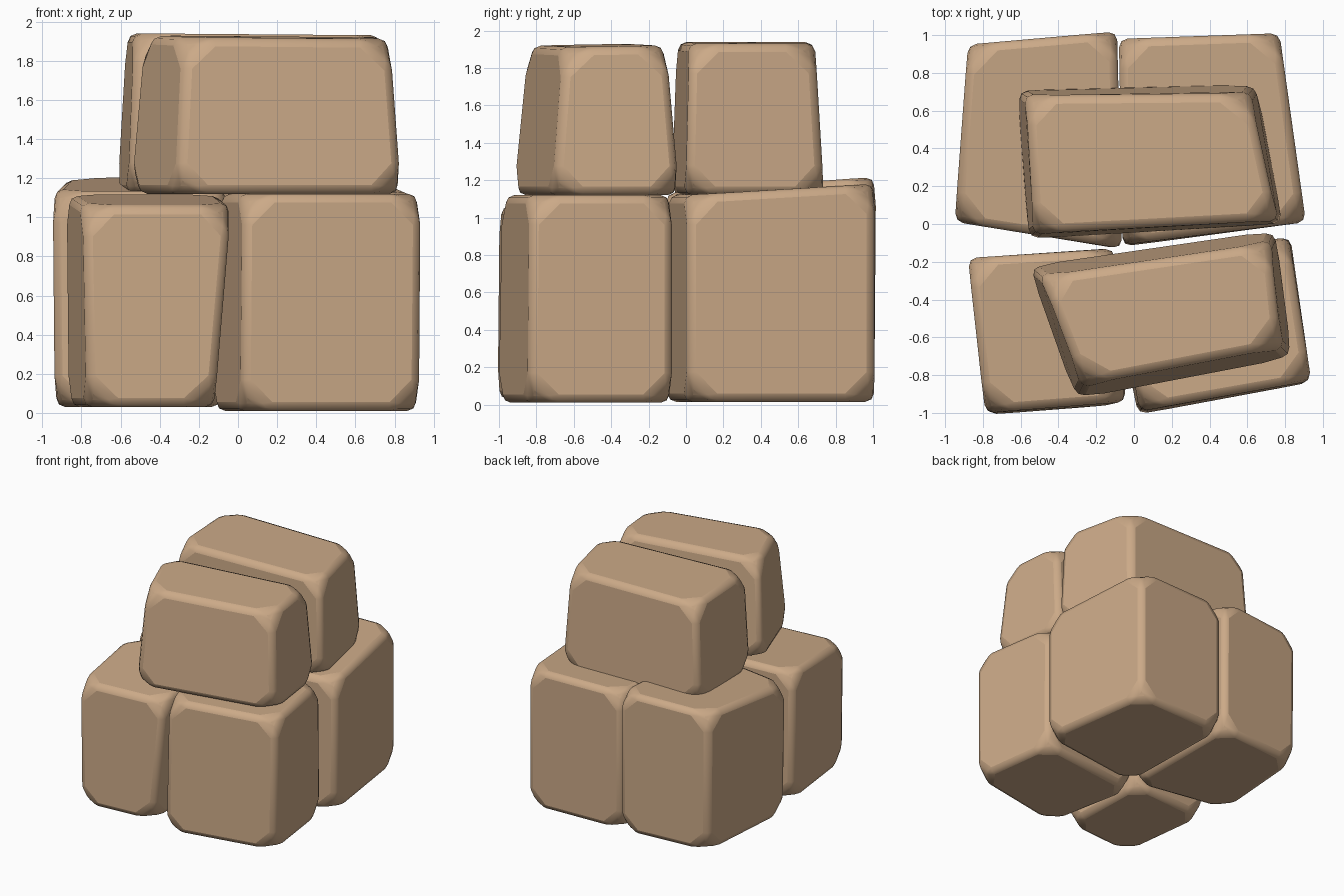
import bpy
import bmesh

cube = bpy.data.objects.get("Cube")
if cube:
    bpy.data.objects.remove(cube, do_unlink=True)

sandstone = bpy.data.materials.new("Tan sandstone")
sandstone.use_nodes = True
colour = (0.60, 0.40, 0.245, 1)
sandstone.diffuse_color = colour
bsdf = next(n for n in sandstone.node_tree.nodes if n.type == "BSDF_PRINCIPLED")
bsdf.inputs["Base Color"].default_value = colour
bsdf.inputs["Roughness"].default_value = 0.9


def stone(name, base, top, z_base, z_top, chip=0.14):
    """Hewn block: base and top outlines, corner heights on top, chipped corners."""
    bm = bmesh.new()
    low = [bm.verts.new((x, y, z_base)) for x, y in base]
    high = [bm.verts.new((x, y, z)) for (x, y), z in zip(top, z_top)]
    bm.faces.new(low)
    bm.faces.new(high)
    for i in range(4):
        j = (i + 1) % 4
        bm.faces.new((low[i], low[j], high[j], high[i]))
    bmesh.ops.recalc_face_normals(bm, faces=bm.faces)
    mesh = bpy.data.meshes.new(name)
    bm.to_mesh(mesh)
    bm.free()
    mesh.materials.append(sandstone)
    obj = bpy.data.objects.new(name, mesh)
    bpy.context.collection.objects.link(obj)

    # Large chips on the corners, then narrow worn edges
    chips = obj.modifiers.new("Chipped corners", "BEVEL")
    chips.affect = "VERTICES"
    chips.width = chip
    worn = obj.modifiers.new("Worn edges", "BEVEL")
    worn.width = 0.045
    worn.segments = 2
    worn.limit_method = "ANGLE"
    worn.angle_limit = 0.45

    bpy.ops.object.select_all(action="DESELECT")
    obj.select_set(True)
    bpy.context.view_layer.objects.active = obj
    bpy.ops.object.shade_smooth_by_angle(angle=0.75)


# Outlines run front right, front left, back left, back right (model's own sides)
# Lower course
stone("front_right_stone",
      [(-0.77, -1.01), (-0.12, -0.96), (-0.14, -0.13), (-0.87, -0.18)],
      [(-0.79, -1.0), (-0.03, -0.94), (-0.1, -0.13), (-0.88, -0.18)],
      0.03, [1.06, 1.06, 1.12, 1.12])
stone("front_left_stone",
      [(0.02, -1.01), (0.93, -0.84), (0.83, -0.07), (-0.14, -0.19)],
      [(0.03, -0.99), (0.94, -0.83), (0.82, -0.07), (-0.11, -0.19)],
      0.01, [1.12, 1.12, 1.12, 1.12])
stone("back_right_stone",
      [(-0.94, 0.02), (-0.09, -0.13), (-0.09, 1.01), (-0.87, 0.95)],
      [(-0.95, 0.01), (-0.06, -0.13), (-0.09, 1.02), (-0.88, 0.95)],
      0.03, [1.13, 1.13, 1.22, 1.2])
stone("back_left_stone",
      [(-0.06, -0.12), (0.91, 0.01), (0.77, 1.01), (-0.08, 0.98)],
      [(-0.06, -0.11), (0.91, 0.01), (0.77, 1.01), (-0.08, 0.98)],
      0.015, [1.12, 1.12, 1.18, 1.18])

# Upper course, tapering towards the top
stone("upper_front_stone",
      [(-0.31, -0.93), (0.84, -0.71), (0.75, -0.03), (-0.56, -0.22)],
      [(-0.27, -0.85), (0.78, -0.65), (0.72, -0.1), (-0.49, -0.28)],
      1.12, [1.92, 1.91, 1.92, 1.93])
stone("upper_back_stone",
      [(-0.56, -0.08), (0.79, 0.0), (0.65, 0.74), (-0.62, 0.71)],
      [(-0.53, -0.05), (0.76, 0.02), (0.61, 0.69), (-0.57, 0.68)],
      1.12, [1.94, 1.93, 1.93, 1.94])
